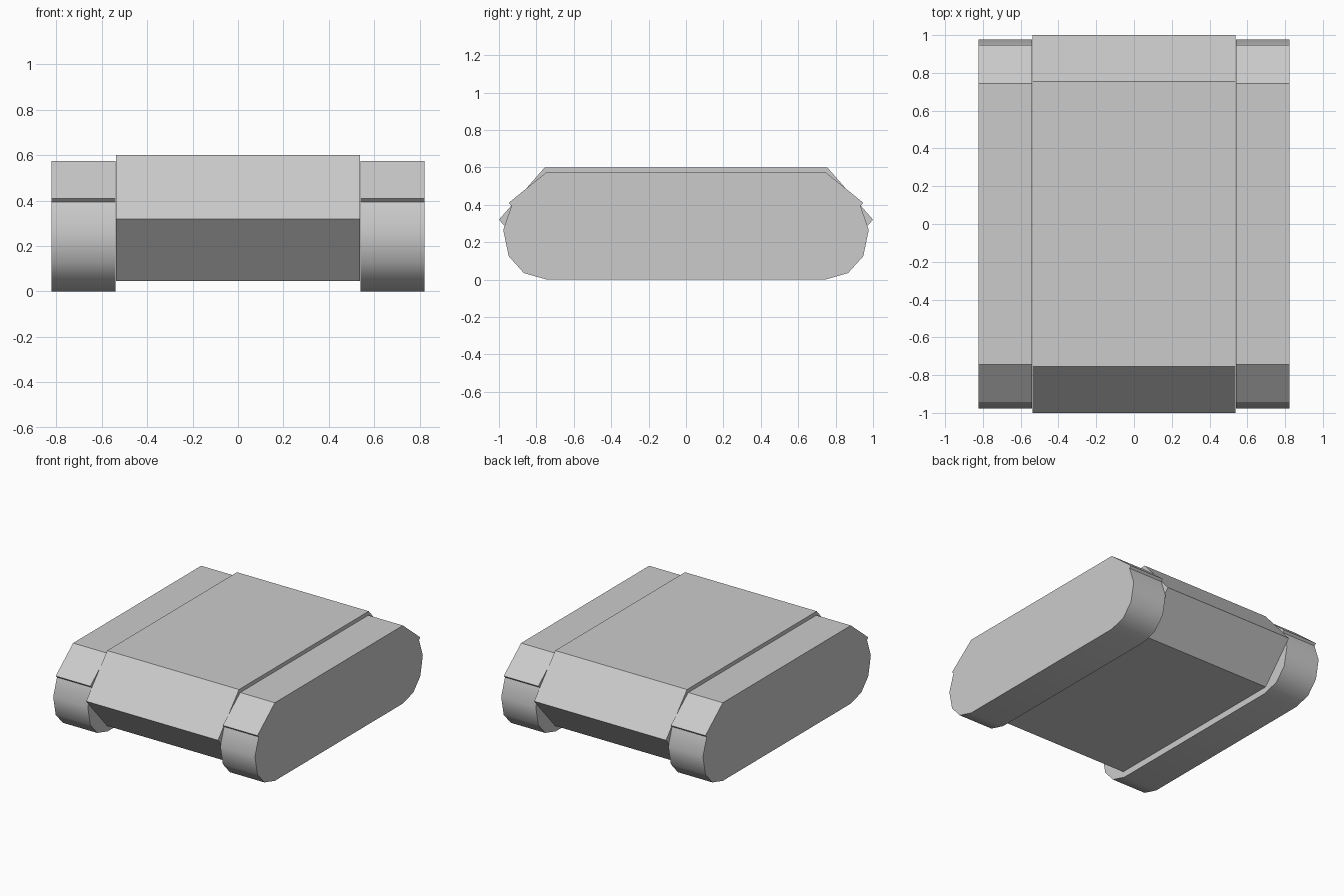
import bpy
import bmesh
import math

cube = bpy.data.objects.get("Cube")
if cube:
    bpy.data.objects.remove(cube, do_unlink=True)

grey = bpy.data.materials.new("steel grey")
grey.use_nodes = True
colour = (0.6, 0.6, 0.6, 1)
grey.diffuse_color = colour
grey.node_tree.nodes["Principled BSDF"].inputs["Base Color"].default_value = colour


def extrude_profile(name, half, x0, x1):
    """Mirror a front half profile (y, z) to the back and extrude it along x."""
    outline = half + [(-y, z) for y, z in reversed(half) if y]
    bm = bmesh.new()
    face = bm.faces.new([bm.verts.new((x0, y, z)) for y, z in outline])
    ext = bmesh.ops.extrude_face_region(bm, geom=[face])
    verts = [v for v in ext["geom"] if isinstance(v, bmesh.types.BMVert)]
    bmesh.ops.translate(bm, verts=verts, vec=(x1 - x0, 0, 0))
    bmesh.ops.recalc_face_normals(bm, faces=bm.faces)
    mesh = bpy.data.meshes.new(name)
    bm.to_mesh(mesh)
    bm.free()
    mesh.materials.append(grey)
    obj = bpy.data.objects.new(name, mesh)
    bpy.context.collection.objects.link(obj)
    bpy.ops.object.select_all(action="DESELECT")
    obj.select_set(True)
    bpy.context.view_layer.objects.active = obj
    bpy.ops.object.shade_smooth_by_angle(angle=math.radians(36))
    return obj


# Hull: wedge-ended slab between the tracks
hull_half = [(-0.755, 0.6), (-1.0, 0.32), (-0.755, 0.045)]
extrude_profile("hull", hull_half, -0.537, 0.537)

# Tracks: sloped guard with a small lip above a rounded tread
track_half = [(-0.745, 0.575), (-0.948, 0.41), (-0.933, 0.395), (-0.977, 0.265),
              (-0.948, 0.125), (-0.867, 0.035), (-0.745, 0.0)]
for side, sign in (("left", 1), ("right", -1)):
    extrude_profile(side + "_track", track_half, sign * 0.54, sign * 0.822)
